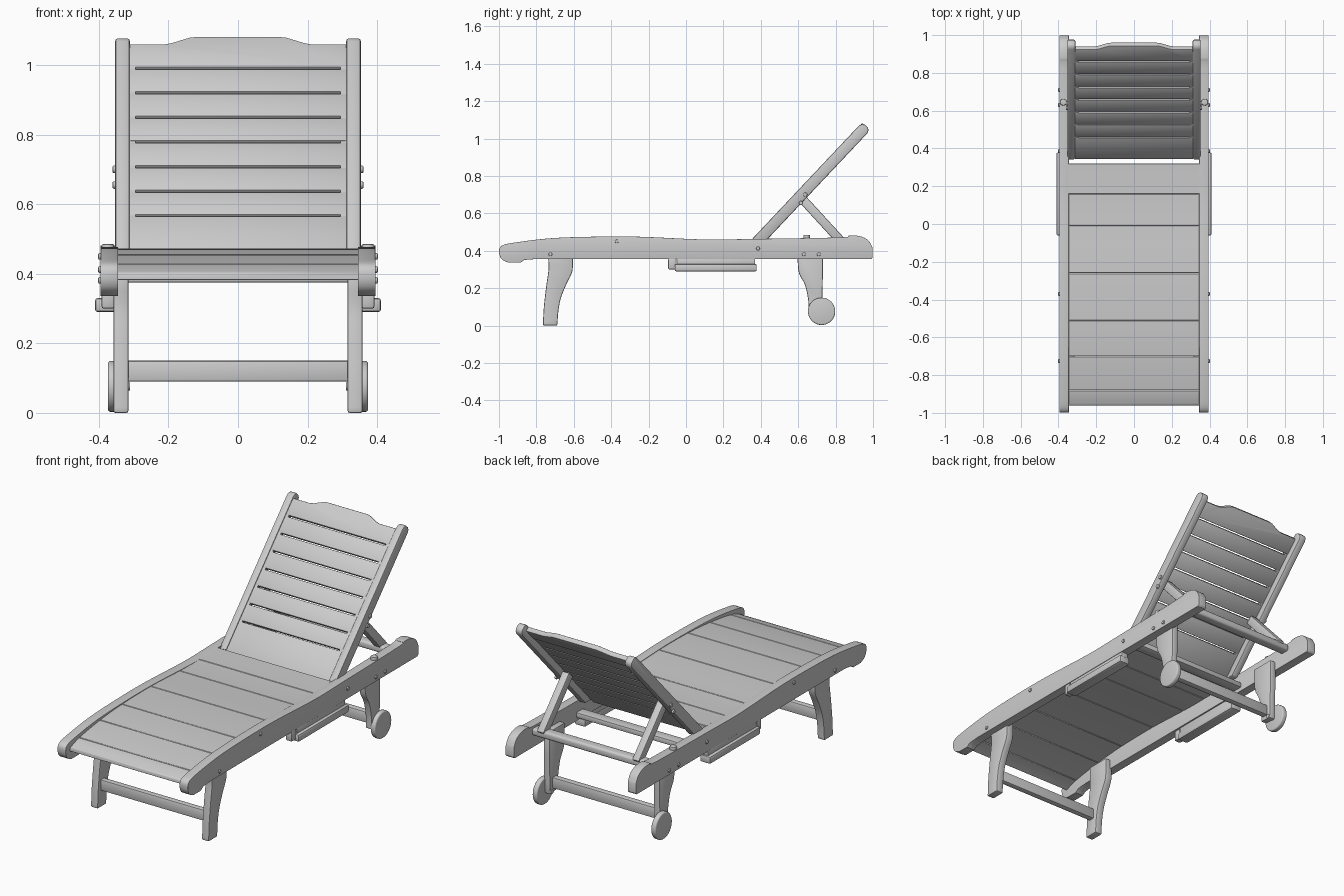
import bpy, bmesh, math
from mathutils import Vector

if "Cube" in bpy.data.objects:
    bpy.data.objects.remove(bpy.data.objects["Cube"])

ANG = math.radians(46.7)                      # backrest tilt
U = Vector((0, math.cos(ANG), math.sin(ANG)))  # up along the backrest
N = Vector((0, math.sin(ANG), -math.cos(ANG)))  # towards its rear
HINGE = Vector((0, 0.36, 0.47))


def side(p, q, t):          # profile in y,z, swept along x
    return Vector((t, p, q))


def up(p, q, t):            # profile in x,y, swept along z
    return Vector((p, q, t))


def back_side(p, q, t):     # profile along/through backrest, swept along x
    return HINGE + U * p + N * q + Vector((t, 0, 0))


def back_front(p, q, t):    # profile in backrest plane, swept through it
    return HINGE + U * q + N * t + Vector((p, 0, 0))


def prism(name, pts, a, b, place=side, bevel=0.006, mirror=False, seg=2):
    bm = bmesh.new()
    r0 = [bm.verts.new(place(p, q, a)) for p, q in pts]
    r1 = [bm.verts.new(place(p, q, b)) for p, q in pts]
    n = len(pts)
    bm.faces.new(r0)
    bm.faces.new(r1)
    for i in range(n):
        j = (i + 1) % n
        bm.faces.new((r0[i], r0[j], r1[j], r1[i]))
    bmesh.ops.recalc_face_normals(bm, faces=bm.faces)
    if bevel:
        sharp = [e for e in bm.edges if e.calc_face_angle(0) > 0.7]
        bmesh.ops.bevel(bm, geom=sharp, offset=bevel, segments=seg, profile=0.5,
                        affect='EDGES', clamp_overlap=True)
    me = bpy.data.meshes.new(name)
    bm.to_mesh(me)
    bm.free()
    ob = bpy.data.objects.new(name, me)
    bpy.context.collection.objects.link(ob)
    if mirror:
        m = ob.modifiers.new("mirror", 'MIRROR')
        m.use_mirror_merge = False
    return ob


def rect(a0, a1, b0, b1):
    return [(a0, b0), (a1, b0), (a1, b1), (a0, b1)]


def circle(cy, cz, r, n=32):
    return [(cy + r * math.cos(2 * math.pi * i / n), cz + r * math.sin(2 * math.pi * i / n)) for i in range(n)]


def smooth(pts, n=5):
    """Catmull-Rom curve through open points."""
    ext = [pts[0]] + pts + [pts[-1]]
    out = []
    for a, b, c, d in zip(ext, ext[1:], ext[2:], ext[3:]):
        for k in range(n):
            t = k / n
            out.append(tuple(0.5 * (2 * b[i] + (c[i] - a[i]) * t
                                    + (2 * a[i] - 5 * b[i] + 4 * c[i] - d[i]) * t * t
                                    + (3 * b[i] - a[i] - 3 * c[i] + d[i]) * t ** 3) for i in (0, 1)))
    return out + [pts[-1]]


# Side rails with curved top and rounded nose and tail
rail_top = smooth([(-0.95, 0.336), (-0.985, 0.355), (-0.999, 0.39), (-0.985, 0.427), (-0.9, 0.446),
                   (-0.72, 0.467), (-0.5, 0.475), (-0.25, 0.475), (0.1, 0.46), (0.35, 0.463),
                   (0.82, 0.471), (0.87, 0.481), (0.93, 0.478), (0.975, 0.455), (0.998, 0.415)], 4)
rail = rail_top + [(0.998, 0.365), (0.99, 0.356), (-0.8, 0.356), (-0.865, 0.351), (-0.885, 0.336)]
prism("side_rail", rail, 0.345, 0.395, bevel=0.012, mirror=True, seg=3)

# Seat slats following a gentle curve
curve = smooth([(-0.96, 0.402), (-0.88, 0.428), (-0.7, 0.455), (-0.5, 0.47), (-0.25, 0.472),
                (0.0, 0.461), (0.16, 0.459), (0.33, 0.463)], 8)


def seat_z(y):
    for (y0, z0), (y1, z1) in zip(curve, curve[1:]):
        if y <= y1:
            return z0 + (z1 - z0) * (y - y0) / (y1 - y0)
    return curve[-1][1]


edges = [-0.96, -0.88, -0.7, -0.51, -0.26, -0.01, 0.16, 0.322]
for i, (a, b) in enumerate(zip(edges, edges[1:])):
    ys = [a + (b - 0.002 - a) * k / 6 for k in range(7)]
    prof = [(y, seat_z(y)) for y in ys] + [(y, seat_z(y) - 0.02) for y in reversed(ys)]
    prism(f"seat_slat_{i + 1}", prof, -0.348, 0.348, bevel=0.002, seg=1)

# Backrest stiles, cut level at the bottom and rounded at the top
stile = [(-0.03, 0), (0.822, 0), (0.838, 0.005), (0.848, 0.018), (0.849, 0.042), (0.84, 0.055),
         (0.825, 0.061), (0.03, 0.061)]
prism("backrest_stile", stile, 0.311, 0.353, back_side, 0.007, True)

# Backrest slats, slot end strips and shaped crest
slots = [0.137 + 0.0973 * i for i in range(7)]
starts = [-0.03] + slots
for i in range(7):
    g = 0.002 if i == 0 else 0.004
    prism(f"backrest_slat_{i + 1}", rect(-0.312, 0.312, starts[i] + (g if i else 0), slots[i] - g),
          0.004, 0.026, back_front, 0.003)
prism("slot_end_strip", rect(0.295, 0.313, -0.025, 0.8), 0.005, 0.025, back_front, 0, True)
s = slots[-1] + 0.004
prism("backrest_crest", [(-0.312, s), (0.312, s), (0.312, 0.816), (0.21, 0.816), (0.19, 0.821), (0.14, 0.842),
                         (0.12, 0.845), (-0.12, 0.845), (-0.14, 0.842), (-0.19, 0.821), (-0.21, 0.816),
                         (-0.312, 0.816)], 0.004, 0.03, back_front, 0.004)

# Backrest prop: two struts and their crossbar
a, b = Vector((0.61, 0.69)), Vector((0.835, 0.445))
w = (b - a).normalized().orthogonal() * 0.024
prism("prop_strut", [tuple(a + w), tuple(b + w), tuple(b - w), tuple(a - w)], 0.268, 0.31, bevel=0.006, mirror=True)
prism("prop_crossbar", rect(0.79, 0.845, 0.425, 0.465), -0.346, 0.346, bevel=0.012, seg=3)
prism("hinge_crossbar", rect(0.40, 0.46, 0.375, 0.405), -0.346, 0.346)

# Front legs
right_edge = smooth([(-0.605, 0.36), (-0.608, 0.29), (-0.64, 0.22), (-0.668, 0.15), (-0.682, 0.08), (-0.688, 0.0)], 4)
left_edge = smooth([(-0.765, 0.0), (-0.76, 0.1), (-0.746, 0.22), (-0.735, 0.3), (-0.737, 0.36)], 4)
prism("front_leg", [(-0.605, 0.41)] + right_edge + left_edge + [(-0.737, 0.41)], 0.315, 0.358, mirror=True)
prism("front_leg_crossbar", rect(-0.738, -0.705, 0.09, 0.15), -0.32, 0.32)

# Back legs and wheels
left_edge = smooth([(0.655, 0.07), (0.653, 0.14), (0.635, 0.22), (0.604, 0.28), (0.596, 0.36)], 4)
back_leg = left_edge + [(0.596, 0.41), (0.732, 0.41), (0.732, 0.28), (0.728, 0.12), (0.728, 0.065)]
prism("back_leg", back_leg, 0.315, 0.352, mirror=True)
prism("back_leg_crossbar", rect(0.67, 0.705, 0.09, 0.15), -0.32, 0.32)
prism("wheel", circle(0.725, 0.076, 0.073, 40), 0.345, 0.374, bevel=0.007, mirror=True, seg=3)
prism("axle", circle(0.715, 0.076, 0.012, 16), 0.31, 0.35, bevel=0, mirror=True)

# Folding trays hung under the rails
prism("side_tray", rect(0.348, 0.411, -0.06, 0.378), 0.29, 0.33, up, 0.008, True)
prism("tray_runner", rect(-0.05, 0.37, 0.32, 0.358), 0.352, 0.393, bevel=0.004, mirror=True)
prism("tray_stop", rect(-0.095, -0.055, 0.30, 0.358), 0.355, 0.392, bevel=0.006, mirror=True)

# Bolt heads on rails and backrest, and socket plugs on top of the rails
for i, (y, z) in enumerate([(-0.725, 0.381), (-0.37, 0.45), (0.385, 0.412), (0.63, 0.381), (0.71, 0.381)]):
    prism(f"rail_bolt_{i + 1}", circle(y, z, 0.01, 14), 0.39, 0.402, bevel=0.004, mirror=True)
for i, (y, z) in enumerate([(0.638, 0.70), (0.615, 0.655)]):
    prism(f"backrest_bolt_{i + 1}", circle(y, z, 0.011, 14), 0.348, 0.361, bevel=0.004, mirror=True)
prism("rail_plug", circle(0.374, 0.645, 0.018, 20), 0.46, 0.485, up, 0.004, True)

# Shading
bpy.ops.object.select_all(action='SELECT')
bpy.context.view_layer.objects.active = bpy.context.collection.objects[0]
bpy.ops.object.shade_smooth_by_angle(angle=math.radians(35))
